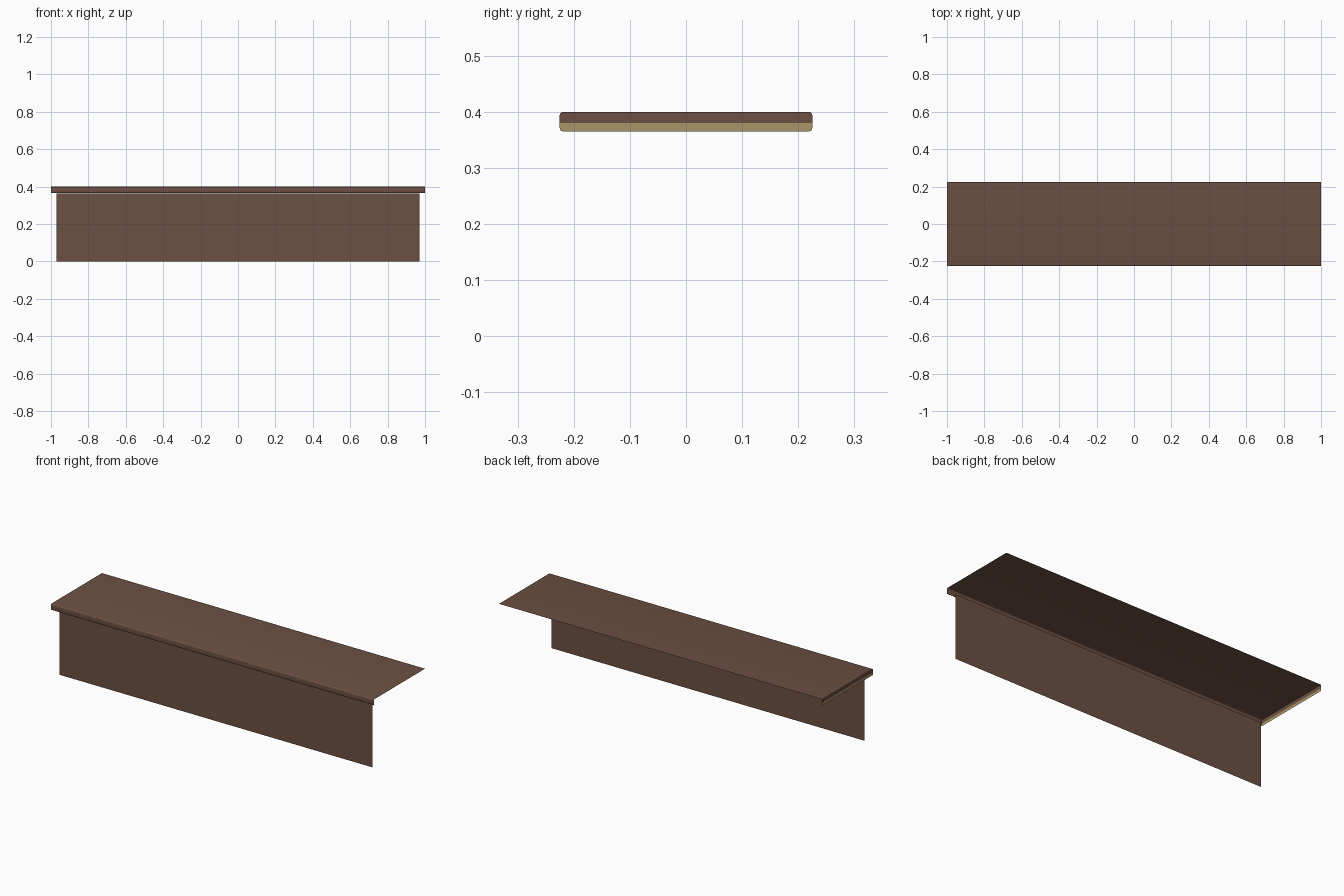
import bpy, bmesh, math

if "Cube" in bpy.data.objects:
    bpy.data.objects.remove(bpy.data.objects["Cube"])

def material(name, rgb):
    m = bpy.data.materials.new(name)
    m.diffuse_color = (*rgb, 1)
    m.use_nodes = True
    m.node_tree.nodes["Principled BSDF"].inputs["Base Color"].default_value = m.diffuse_color
    return m

brown = material("brown wood", (0.150, 0.080, 0.055))
tan = material("tan core", (0.40, 0.30, 0.14))

Y, TOP, LOW, R = 0.225, 0.40, 0.365, 0.006

def arc(cy, cz, a0, a1, n=4):
    """Points of a rounded corner in the y-z plane."""
    return [(cy + R * math.cos(math.radians(a0 + (a1 - a0) * i / n)),
             cz + R * math.sin(math.radians(a0 + (a1 - a0) * i / n))) for i in range(n + 1)]

def finish(bm, name, mats):
    me = bpy.data.meshes.new(name)
    bm.to_mesh(me)
    bm.free()
    ob = bpy.data.objects.new(name, me)
    bpy.context.collection.objects.link(ob)
    for m in mats:
        me.materials.append(m)
    return ob

def sheet(name, profile, half):
    """Open sheet: a y-z profile swept along x."""
    bm = bmesh.new()
    rows = [[bm.verts.new((x, y, z)) for y, z in profile] for x in (-half, half)]
    for i in range(len(profile) - 1):
        bm.faces.new((rows[0][i], rows[0][i + 1], rows[1][i + 1], rows[1][i]))
    return finish(bm, name, [brown])

# Tread: flat top with a rounded front lip, open at the back and underneath
lip_top = arc(-Y + R, TOP - R, 90, 180)
lip_low = arc(-Y + R, LOW + R, 180, 270)
tread = sheet("tread", [(Y, TOP)] + lip_top + lip_low, 1.0)
bpy.context.view_layer.objects.active = tread
tread.select_set(True)
bpy.ops.object.shade_smooth_by_angle(angle=math.radians(35))

# Riser: thin upright board set back under the lip
sheet("riser", [(-0.195, 0.363), (-0.195, 0.0)], 0.97)

# End cap on the left: brown above, tan core below
bm = bmesh.new()
outline = (lip_top + lip_low + arc(Y - R, LOW + R, 270, 360)
           + arc(Y - R, TOP - R, 0, 90))
bm.faces.new([bm.verts.new((-1.0, y, z)) for y, z in outline])
bmesh.ops.bisect_plane(bm, geom=bm.verts[:] + bm.edges[:] + bm.faces[:],
                       plane_co=(0, 0, 0.38), plane_no=(0, 0, 1))
for f in bm.faces:
    f.material_index = 1 if f.calc_center_median().z < 0.38 else 0
    f.material_index = 1 if max(v.co.z for v in f.verts) < 0.3805 else 0
finish(bm, "end_cap", [brown, tan])
